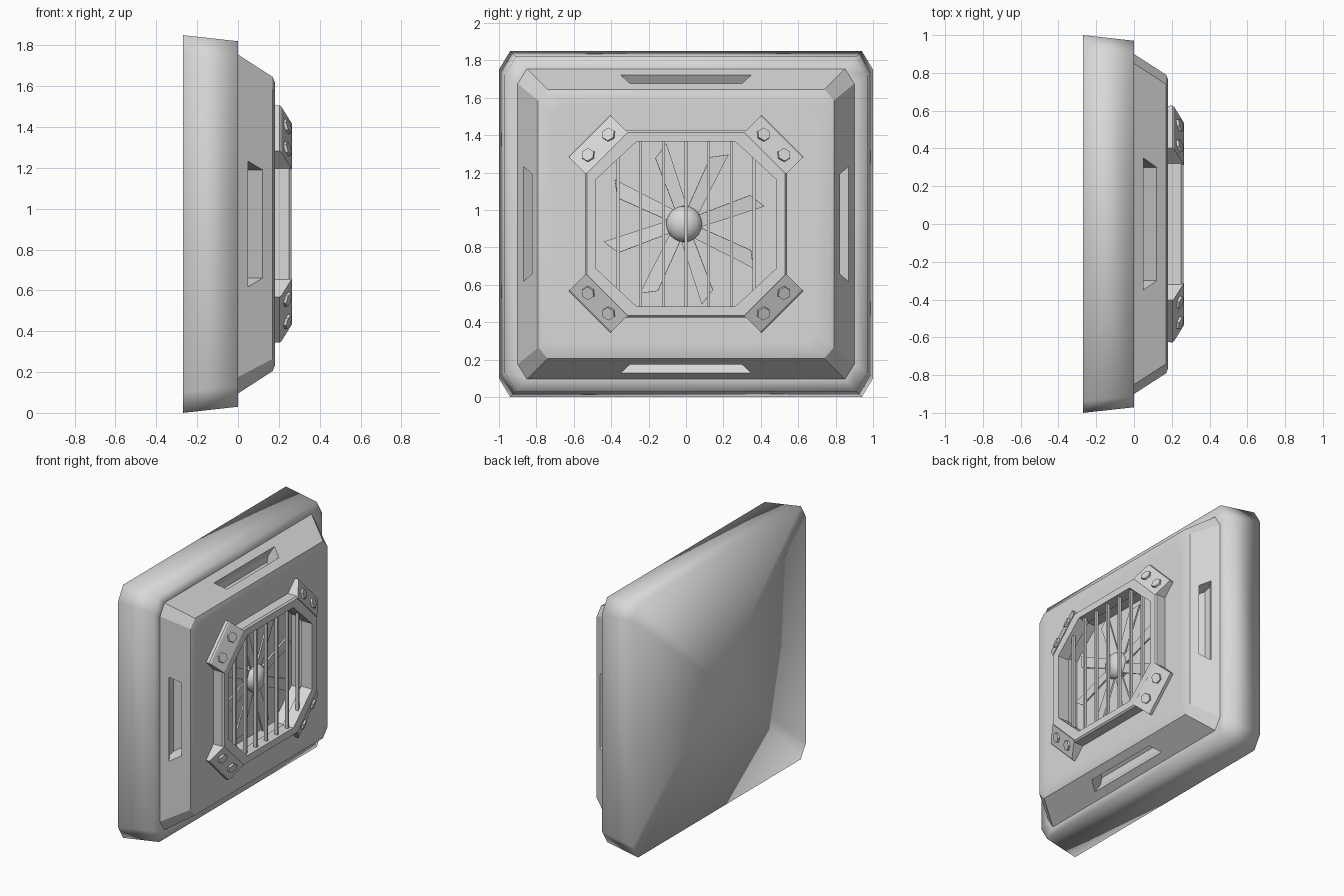
import bpy, bmesh, math
from mathutils import Matrix, Vector

if "Cube" in bpy.data.objects:
    bpy.data.objects.remove(bpy.data.objects["Cube"])

MID = 0.925  # height of the vent centre

grey = bpy.data.materials.new("light_grey")
grey.use_nodes = True
grey.diffuse_color = (0.69, 0.69, 0.69, 1)
grey.node_tree.nodes["Principled BSDF"].inputs["Base Color"].default_value = grey.diffuse_color


def smooth(ob, angle):
    bpy.ops.object.select_all(action='DESELECT')
    ob.select_set(True)
    bpy.context.view_layer.objects.active = ob
    bpy.ops.object.shade_smooth_by_angle(angle=math.radians(angle))


def finish(name, bm, angle=None):
    bmesh.ops.recalc_face_normals(bm, faces=bm.faces)
    mesh = bpy.data.meshes.new(name)
    bm.to_mesh(mesh)
    bm.free()
    mesh.materials.append(grey)
    ob = bpy.data.objects.new(name, mesh)
    bpy.context.collection.objects.link(ob)
    if angle:
        smooth(ob, angle)
    return ob


def octagon(x, hy, hz, cy, cz, mids=False):
    """Rectangle with clipped corners, facing +x."""
    pts = []
    for sy, sz in ((1, 1), (-1, 1), (-1, -1), (1, -1)):
        a = Vector((x, sy * hy, MID + sz * (hz - cz)))
        b = Vector((x, sy * (hy - cy), MID + sz * hz))
        pts += [a, b] if sy == sz else [b, a]
        if mids:
            pts.append(Vector((x, 0, MID + sz * hz)) if sy == sz else Vector((x, sy * hy, MID)))
    return pts


def loft(rings, capped=True, closed=False):
    bm = bmesh.new()
    vs = [[bm.verts.new(p) for p in ring] for ring in rings]
    n = len(vs[0])
    pairs = list(zip(vs, vs[1:])) + ([(vs[-1], vs[0])] if closed else [])
    for a, b in pairs:
        for i in range(n):
            j = (i + 1) % n
            bm.faces.new((a[i], a[j], b[j], b[i]))
    if capped:
        bm.faces.new(vs[0])
        bm.faces.new(vs[-1])
    return bm


# Closed outer tray, softly shaded, with a fan of faces on the flat back
tray = loft([octagon(-0.27, 1.0, 0.925, 0.06, 0.1, True),
             octagon(0, 0.97, 0.895, 0.06, 0.1, True),
             octagon(0, 0.89, 0.82, 0.05, 0.08, True)])
tray.faces.ensure_lookup_table()
bmesh.ops.poke(tray, faces=[tray.faces[-2]])
finish("outer_tray", tray, 180)

# Raised housing with a fan well
housing = finish("housing", loft([
    octagon(-0.12, 0.9, 0.83, 0.05, 0.08),
    octagon(0, 0.9, 0.83, 0.05, 0.08),
    octagon(0.17, 0.79, 0.72, 0.05, 0.06),
    octagon(0.18, 0.765, 0.695, 0.05, 0.06),
    octagon(0.18, 0.7, 0.64, 0.05, 0.06),
    octagon(0.18, 0.49, 0.45, 0.2, 0.19),
    octagon(0.09, 0.49, 0.45, 0.2, 0.19)]))

# Tapered slots cut square into the four sloping sides
slope = Vector((0.17, -0.11, 0)).normalized()
normal = Vector((-slope.y, slope.x, 0))
for k in range(4):
    size, wide, narrow = ((0.9, 0.307, 0.265), (0.83, 0.35, 0.3))[k % 2]
    base = Vector((0, size, 0))
    rings = []
    for depth in (0.02, -0.13):
        rings.append([base + slope * (x / slope.x) + normal * depth + Vector((0, 0, h))
                      for x, h in ((0.05, -wide), (0.05, wide), (0.12, narrow), (0.12, -narrow))])
    bm = loft(rings)
    bmesh.ops.transform(bm, verts=bm.verts, matrix=Matrix.Translation((0, 0, MID))
                        @ Matrix.Rotation(k * math.pi / 2, 4, 'X'))
    cutter = finish("slot_cutter", bm)
    cutter.hide_render = True
    mod = housing.modifiers.new("slot", 'BOOLEAN')
    mod.object = cutter
    mod.operation = 'DIFFERENCE'
    mod.solver = 'EXACT'
bpy.context.view_layer.objects.active = housing
for mod in list(housing.modifiers):
    bpy.ops.object.modifier_apply(modifier=mod.name)
for ob in [o for o in bpy.data.objects if o.name.startswith("slot_cutter")]:
    bpy.data.objects.remove(ob)
smooth(housing, 25)

# Grille frame
finish("grille_frame", loft([
    octagon(0.175, 0.54, 0.5, 0.22, 0.22),
    octagon(0.25, 0.54, 0.5, 0.22, 0.22),
    octagon(0.262, 0.53, 0.49, 0.22, 0.22),
    octagon(0.262, 0.48, 0.44, 0.215, 0.2),
    octagon(0.175, 0.48, 0.44, 0.215, 0.2)], False, True))

# Upright grille bars
bm = bmesh.new()
for i in range(-3, 4):
    half = 0.45 if abs(i) < 3 else 0.37
    bmesh.ops.create_cube(bm, size=1, matrix=Matrix.Translation((0.228, i * 0.121, MID))
                          @ Matrix.Diagonal((0.022, 0.016, half * 2, 1)))
finish("grille_bars", bm)

# Sloped corner brackets, each with two hexagonal bolts
for sy in (-1, 1):
    for sz in (-1, 1):
        out = Vector((0, sy, sz)).normalized()
        along = Vector((0, sy, -sz)).normalized()
        root = Vector((0, sy * 0.425, MID + sz * 0.38))
        section = ((0, 0.17), (0.125, 0.17), (0.127, 0.203), (0.118, 0.212), (0, 0.264))
        finish("corner_bracket", loft([[root + out * n + along * t + Vector((x, 0, 0))
                                        for n, x in section] for t in (-0.158, 0.158)]))
        tilt = (Vector((0.118, 0, 0)) + out * 0.052).normalized()
        bm = bmesh.new()
        for t in (-0.077, 0.077):
            spot = root + out * 0.06 + along * t + Vector((0.238, 0, 0)) + tilt * 0.004
            bmesh.ops.create_cone(bm, cap_ends=True, segments=6, radius1=0.038, radius2=0.036,
                                  depth=0.018, matrix=Matrix.Translation(spot)
                                  @ tilt.to_track_quat('Z', 'Y').to_matrix().to_4x4())
        finish("bracket_bolts", bm)

# Domed fan hub
FAN = Matrix.Translation((0.14, -0.01, MID))
bm = bmesh.new()
bmesh.ops.create_uvsphere(bm, u_segments=16, v_segments=10, radius=0.097,
                          matrix=FAN @ Matrix.Diagonal((0.75, 1, 1, 1)))
finish("fan_hub", bm, 60)

# Eight thin fan blades with slanted tips
bm = bmesh.new()
outline = ((0.06, -0.04), (0.44, -0.02), (0.38, 0.058), (0.06, 0.025))
for k in range(8):
    turn = (FAN @ Matrix.Rotation(math.radians(15 + 45 * k), 4, 'X')
            @ Matrix.Rotation(math.radians(5), 4, 'Y'))
    rings = [[bm.verts.new(turn @ Vector((x, r, w))) for r, w in outline] for x in (-0.006, 0.006)]
    bm.faces.new(rings[0])
    bm.faces.new(rings[1])
    for i in range(4):
        j = (i + 1) % 4
        bm.faces.new((rings[0][i], rings[0][j], rings[1][j], rings[1][i]))
finish("fan_blades", bm)
